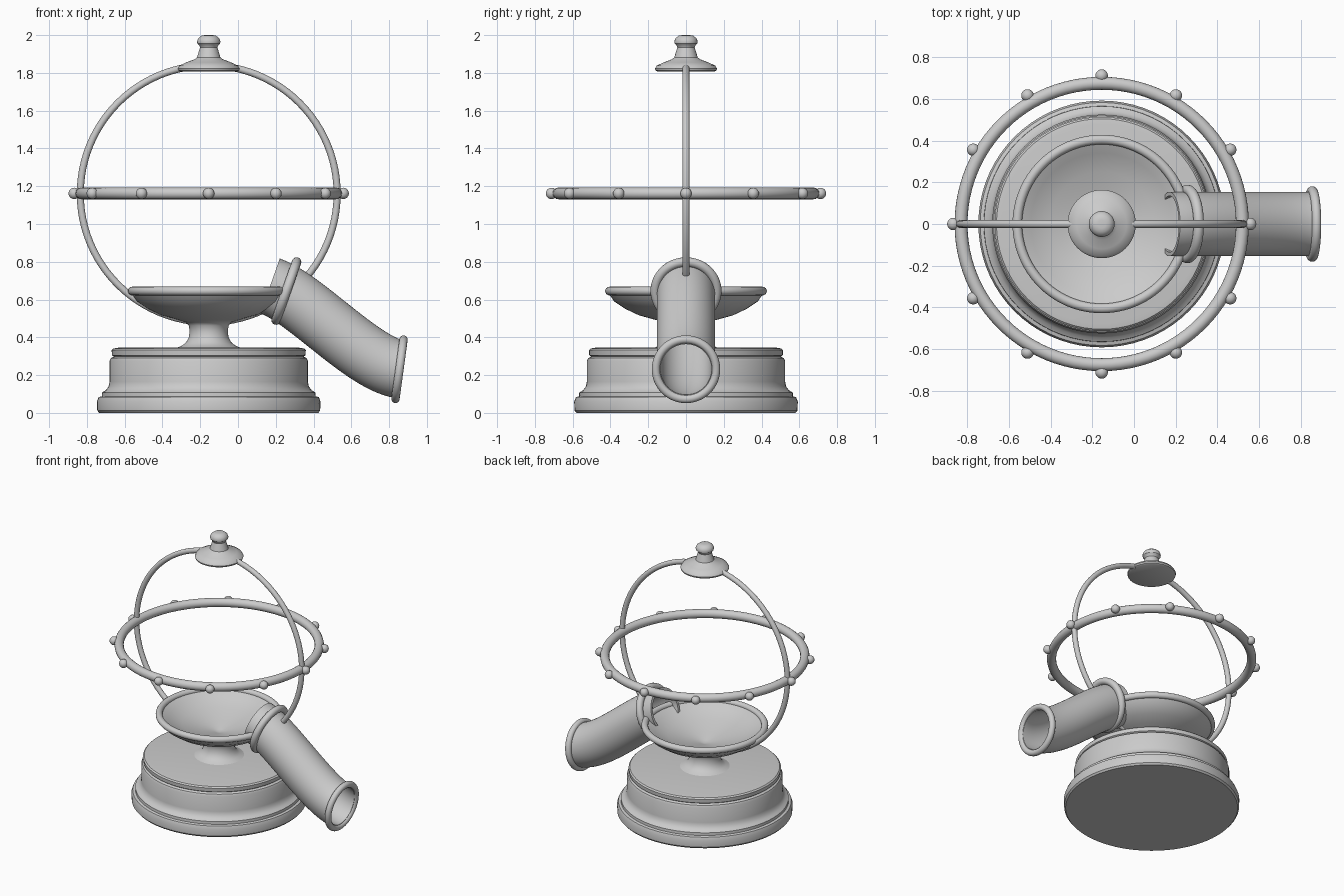
import bpy, bmesh, math
from mathutils import Vector, Matrix

if "Cube" in bpy.data.objects:
    bpy.data.objects.remove(bpy.data.objects["Cube"])

CX = -0.155          # axis of the stand, rings and finial
grey = bpy.data.materials.new("plain grey")
grey.diffuse_color = (0.6, 0.6, 0.6, 1)
grey.use_nodes = True
grey.node_tree.nodes["Principled BSDF"].inputs["Base Color"].default_value = grey.diffuse_color


def finish(name, bm, angle=35):
    bmesh.ops.recalc_face_normals(bm, faces=bm.faces[:])
    me = bpy.data.meshes.new(name)
    bm.to_mesh(me)
    bm.free()
    ob = bpy.data.objects.new(name, me)
    bpy.context.collection.objects.link(ob)
    me.materials.append(grey)
    bpy.ops.object.select_all(action='DESELECT')
    ob.select_set(True)
    bpy.context.view_layer.objects.active = ob
    bpy.ops.object.shade_smooth_by_angle(angle=math.radians(angle))
    return ob


def skin(bm, rings, closed=False):
    """Join successive vertex rings with quads."""
    n = len(rings[0])
    for k in range(len(rings) - (0 if closed else 1)):
        a, b = rings[k], rings[(k + 1) % len(rings)]
        for i in range(n):
            j = (i + 1) % n
            bm.faces.new((a[i], a[j], b[j], b[i]))


def lathe(name, profile, seg=72):
    """Revolve (radius, z) points about the stand axis; ends sit on the axis."""
    bm = bmesh.new()
    rings = [[bm.verts.new((CX + r * math.cos(2 * math.pi * i / seg),
                            r * math.sin(2 * math.pi * i / seg), z))
              for i in range(seg)] for r, z in profile]
    skin(bm, rings)
    bmesh.ops.remove_doubles(bm, verts=bm.verts[:], dist=1e-5)
    return finish(name, bm)


def torus(name, centre, axis, major, minor, seg=96, sides=16):
    rot = Vector(axis).to_track_quat('Z', 'Y').to_matrix()
    bm = bmesh.new()
    rings = []
    for i in range(seg):
        a = 2 * math.pi * i / seg
        ring = []
        for j in range(sides):
            b = 2 * math.pi * j / sides
            r = major + minor * math.cos(b)
            p = Vector((r * math.cos(a), r * math.sin(a), minor * math.sin(b)))
            ring.append(bm.verts.new(Vector(centre) + rot @ p))
        rings.append(ring)
    skin(bm, rings, closed=True)
    return finish(name, bm, 60)


# Stepped round base
lathe("base", [(0, 0), (.58, 0), (.59, .012), (.592, .06), (.583, .083),
               (.566, .088), (.565, .108), (.545, .12), (.53, .14), (.525, .165),
               (.525, .275), (.518, .29), (.502, .298), (.512, .305), (.514, .332),
               (.505, .341), (.48, .345), (0, .345)])

# Pedestal flaring into a shallow dish
lathe("pedestal_dish", [(0, .34), (.168, .345), (.14, .357), (.12, .373), (.105, .40),
                        (.101, .43), (.105, .462), (.12, .48), (.16, .492),
                        (.25, .517), (.32, .55), (.38, .59), (.408, .63),
                        (.40, .65), (.385, .645), (.34, .615), (.25, .577),
                        (.12, .54), (.03, .518), (0, .51)])
torus("dish_rim", (CX, 0, .645), (0, 0, 1), .405, .023)

# Upright hoop and level ring
torus("upright_hoop", (CX, 0, 1.16), (0, 1, 0), .68, .0187)
torus("level_ring", (CX, 0, 1.162), (0, 0, 1), .675, .031)

# Twelve beads round the level ring
bm = bmesh.new()
for k in range(12):
    a = k * math.pi / 6
    pos = (CX + .712 * math.cos(a), .712 * math.sin(a), 1.162)
    bmesh.ops.create_uvsphere(bm, u_segments=20, v_segments=12, radius=.03,
                              matrix=Matrix.Translation(pos))
finish("ring_beads", bm, 60)

# Finial cap with knob
lathe("finial", [(0, 1.807), (.15, 1.807), (.161, 1.813), (.164, 1.823), (.155, 1.838),
                 (.12, 1.855), (.075, 1.872), (.062, 1.882), (.055, 1.905),
                 (.046, 1.935), (.05, 1.945), (.06, 1.955), (.062, 1.967),
                 (.055, 1.984), (.038, 1.997), (.02, 2.0), (0, 2.0)], 48)

# Hollow S-curved spout: outer wall forward, inner wall back
d0 = Vector((.943, 0, -.333)).normalized()
d1 = Vector((.99, 0, -.135)).normalized()
p0, p3 = Vector((.17, 0, .672)), Vector((.862, 0, .23))
p1, p2 = p0 + d0 * .2, p3 - d1 * .2
STEPS, SIDES = 28, 48
bm = bmesh.new()


def spout_ring(t, radius):
    s = 1 - t
    c = p0 * s**3 + p1 * (3 * s * s * t) + p2 * (3 * s * t * t) + p3 * t**3
    d = ((p1 - p0) * s * s + (p2 - p1) * 2 * s * t + (p3 - p2) * t * t).normalized()
    side = Vector((0, 1, 0))
    up = d.cross(side)
    return [bm.verts.new(c + radius * (math.cos(a) * side + math.sin(a) * up))
            for a in (2 * math.pi * i / SIDES for i in range(SIDES))]


outer = [spout_ring(k / STEPS, .154) for k in range(STEPS + 1)]
inner = [spout_ring(k / STEPS, .135) for k in range(STEPS, -1, -1)]
skin(bm, outer + inner, closed=True)
finish("spout", bm)

# Rolled collars on the spout
torus("upper_collar", (.256, 0, .645), d0, .163, .025, 64)
torus("lower_collar", (.855, 0, .231), d1, .159, .022, 64)
